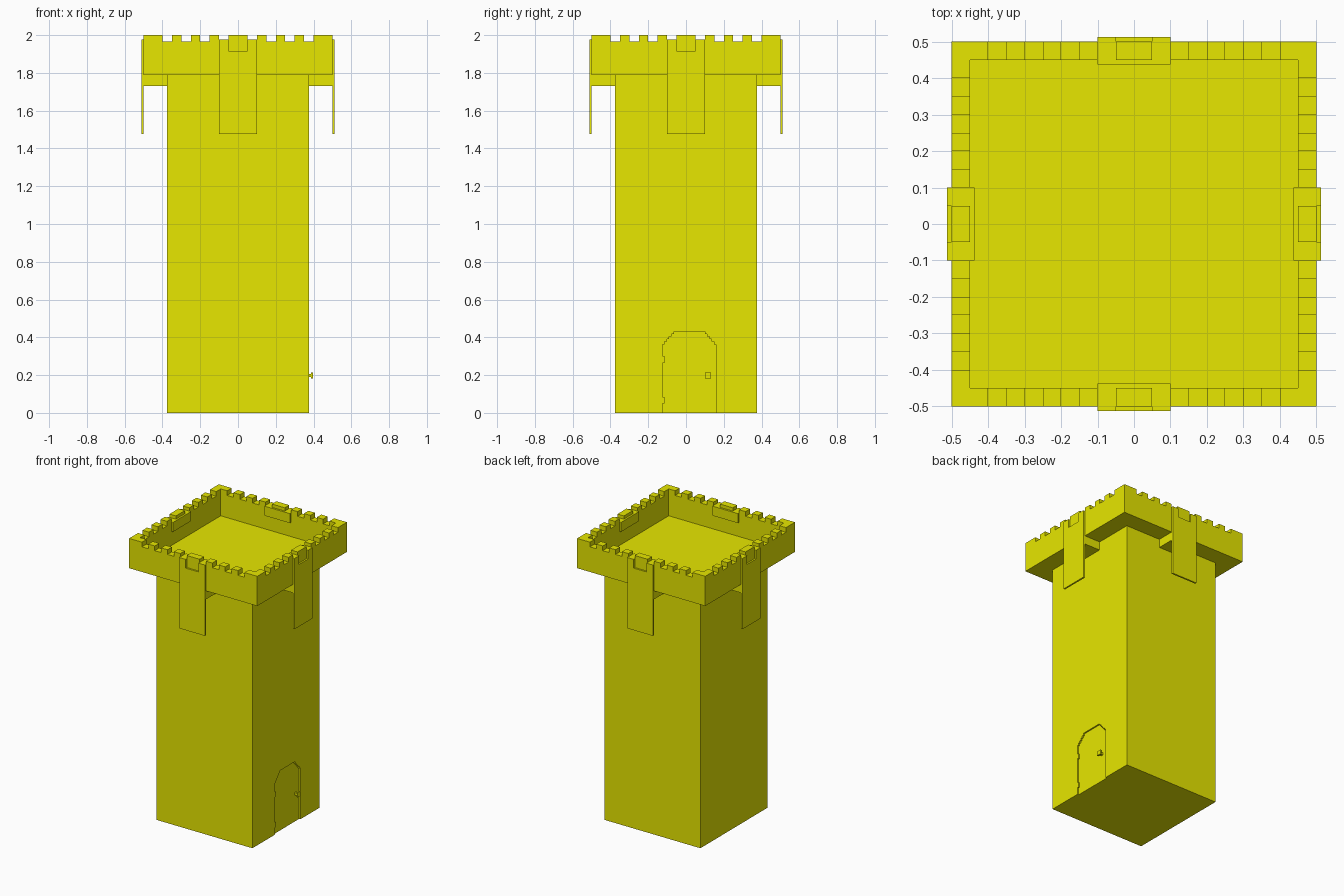
import bpy, bmesh
from math import pi
from mathutils import Matrix

if "Cube" in bpy.data.objects:
    bpy.data.objects.remove(bpy.data.objects["Cube"])

mat = bpy.data.materials.new("yellow")
mat.diffuse_color = (0.8, 0.8, 0.0, 1)
mat.use_nodes = True
mat.node_tree.nodes["Principled BSDF"].inputs["Base Color"].default_value = mat.diffuse_color


def add_box(bm, lo, hi):
    size = [b - a for a, b in zip(lo, hi)]
    mid = [(a + b) / 2 for a, b in zip(lo, hi)]
    bmesh.ops.create_cube(bm, size=1, matrix=Matrix.Translation(mid) @ Matrix.Diagonal((*size, 1)))


def add_profile(bm, pts, x0, x1):
    """Outline of (y, z) points, extruded along x."""
    face = bm.faces.new([bm.verts.new((x0, y, z)) for y, z in pts])
    ext = bmesh.ops.extrude_face_region(bm, geom=[face])["geom"]
    bmesh.ops.translate(bm, vec=(x1 - x0, 0, 0),
                        verts=[g for g in ext if isinstance(g, bmesh.types.BMVert)])


def finish(bm, name, turn=0):
    bmesh.ops.recalc_face_normals(bm, faces=bm.faces[:])
    bm.transform(Matrix.Rotation(turn, 4, 'Z'))
    me = bpy.data.meshes.new(name)
    bm.to_mesh(me)
    bm.free()
    me.materials.append(mat)
    ob = bpy.data.objects.new(name, me)
    bpy.context.collection.objects.link(ob)
    return ob


def boxes(name, items, turn=0):
    bm = bmesh.new()
    for lo, hi in items:
        add_box(bm, lo, hi)
    return finish(bm, name, turn)


def cut(ob, cutter):
    mod = ob.modifiers.new(cutter.name, 'BOOLEAN')
    mod.operation = 'DIFFERENCE'
    mod.solver = 'EXACT'
    mod.object = cutter
    cutter.hide_render = True
    cutter.hide_set(True)


# shaft with a shallow door recess on the right side
shaft = boxes("tower_shaft", [((-.375, -.375, 0), (.375, .375, 1.79))])
mid, half, steps = .0175, .1425, 6
dy, dz = .0725 / steps, .08 / steps
arch = []
for i in range(steps):                       # stepped half arch, bottom to top
    arch += [(half - i * dy, .35 + i * dz), (half - i * dy, .35 + (i + 1) * dz)]
arch = arch[1:]
left = mid - half
outline = [(left, -.1), (mid + half, -.1)]
outline += [(mid + y, z) for y, z in arch]
outline += [(mid - y, z) for y, z in reversed(arch)]
for z0, z1 in ((.265, .30), (.05, .085)):    # hinge blocks left in the recess
    outline += [(left, z1), (left + .012, z1), (left + .012, z0), (left, z0)]
bm = bmesh.new()
add_profile(bm, outline, .365, .45)
cut(shaft, finish(bm, "door_cutter"))

# door knob
boxes("door_knob", [((.365, .107, .189), (.388, .123, .205)),
                    ((.386, .1, .182), (.396, .132, .214))])

# battlement
head = boxes("battlement", [((-.5, -.5, 1.79), (.5, .5, 2))])
cut(head, boxes("inner_cutter", [((-.45, -.45, 1.81), (.45, .45, 2.2))]))
bars = [((-.6, s * c - .025, 1.967), (.6, s * c + .025, 2.2))
        for s in (-1, 1) for c in (.075, .175, .275, .375)]
cut(head, boxes("notch_cutter_x", bars))
cut(head, boxes("notch_cutter_y", bars, pi / 2))

# hanging banners and their brackets, one per side
for k in range(4):
    bm = bmesh.new()
    add_profile(bm, [(-.1, 1.477), (.1, 1.477), (.1, 1.977), (.05, 1.977), (.05, 1.915),
                     (-.05, 1.915), (-.05, 1.977), (-.1, 1.977)], .5, .512)
    for y in (-.1, .05):
        add_box(bm, (.45, y, 1.967), (.5, y + .05, 1.977))
    add_box(bm, (.437, -.1, 1.91), (.45, .1, 1.977))
    finish(bm, "banner", k * pi / 2)
    boxes("banner_bracket", [((.375, -.1, 1.73), (.5, .1, 1.79))], k * pi / 2)
